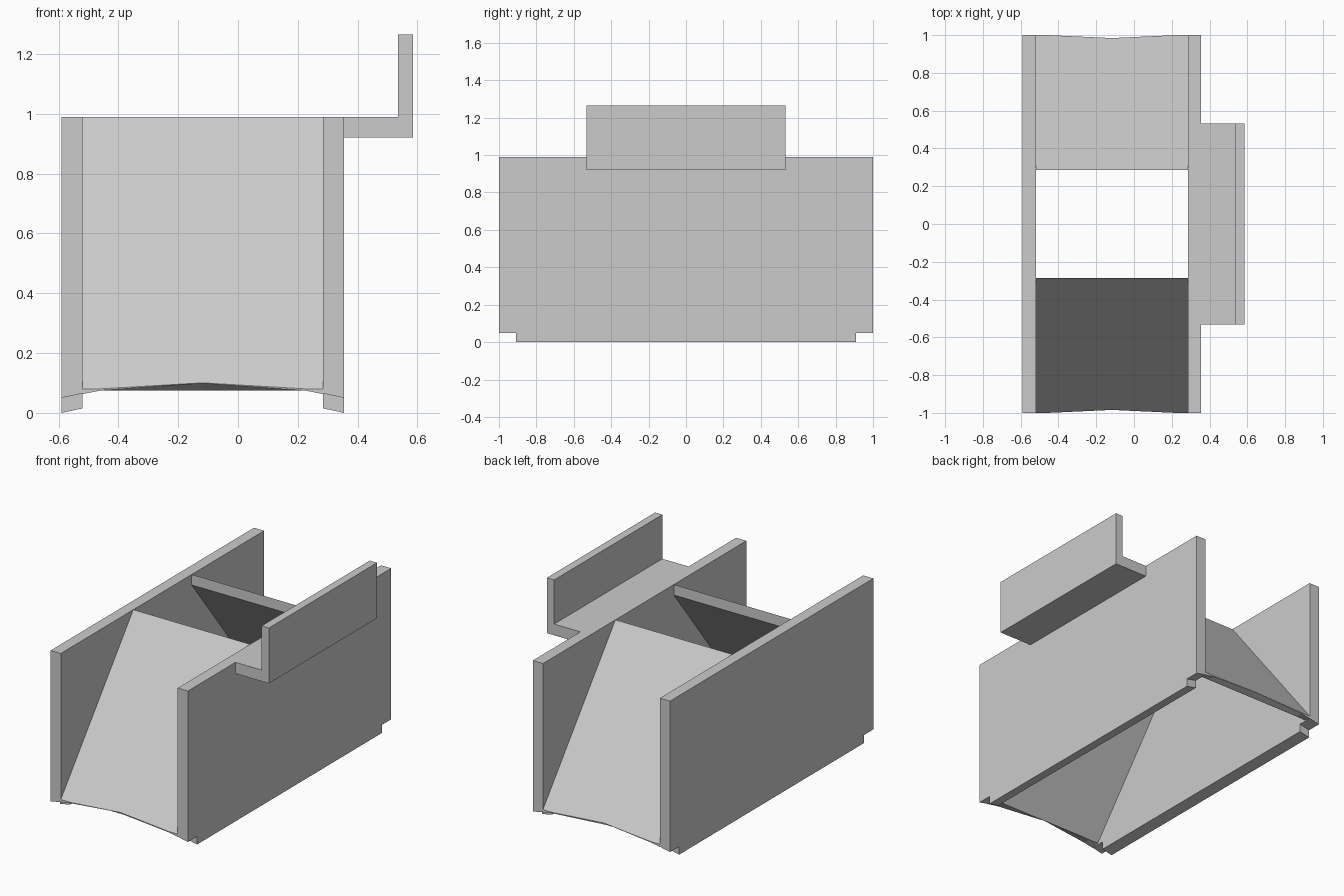
import bpy
import bmesh

cube = bpy.data.objects.get("Cube")
if cube:
    bpy.data.objects.remove(cube, do_unlink=True)

GREY = (0.6, 0.6, 0.6, 1)
mat = bpy.data.materials.new("plain_grey")
mat.use_nodes = True
mat.diffuse_color = GREY
mat.node_tree.nodes["Principled BSDF"].inputs["Base Color"].default_value = GREY


def loft(name, rings):
    """Skin a row of matching closed sections and cap both ends."""
    bm = bmesh.new()
    rows = [[bm.verts.new(p) for p in ring] for ring in rings]
    n = len(rows[0])
    for a, b in zip(rows, rows[1:]):
        for i in range(n):
            j = (i + 1) % n
            bm.faces.new((a[i], a[j], b[j], b[i]))
    bm.faces.new(rows[0])
    bm.faces.new(rows[-1][::-1])
    bmesh.ops.recalc_face_normals(bm, faces=bm.faces)
    mesh = bpy.data.meshes.new(name)
    bm.to_mesh(mesh)
    bm.free()
    mesh.materials.append(mat)
    obj = bpy.data.objects.new(name, mesh)
    bpy.context.collection.objects.link(obj)


CENTRE = -0.1175   # middle of the channel
INNER, OUTER = 0.4025, 0.4725
TOP, NOTCH_Y, NOTCH_Z = 0.99, 0.91, 0.05


# Side walls: notched at both lower ends, underside rising inward
def wall_section(x, rise):
    low, step = rise, NOTCH_Z + rise
    half = [(1, TOP), (1, step), (NOTCH_Y, step), (NOTCH_Y, low)]
    outline = half + [(-y, z) for y, z in reversed(half)]
    return [(x, y, z) for y, z in outline]


for name, side in (("right_wall", -1), ("left_wall", 1)):
    loft(name, [wall_section(CENTRE + side * OUTER, 0),
                wall_section(CENTRE + side * INNER, 0.015)])

# Sloping ramps: thin slabs whose outer lip is cut by a shallow arch
LIP, RAMP_Y, THICK = 0.08, 0.287, 0.065
SLOPE = (TOP - LIP) / (1 - RAMP_Y)


def ramp_section(x, arch, end):
    y0 = 1 - max(0, arch - LIP) / SLOPE
    outline = [(y0, arch), (y0, max(arch, LIP) + 0.0005),
               (RAMP_Y, TOP), (RAMP_Y, TOP - THICK), (0.953, 0.075)]
    return [(x, end * y, z) for y, z in outline]


arch_points = [(-INNER, 0.063), (-0.34, 0.075), (0, 0.1), (0.34, 0.075), (INNER, 0.063)]
for name, end in (("front_ramp", -1), ("back_ramp", 1)):
    loft(name, [ramp_section(CENTRE + dx, z, end) for dx, z in arch_points])

# Side bracket: an L-shaped ledge with an upright lip
ledge = [(0.355, 0.92), (0.585, 0.92), (0.585, 1.265),
         (0.535, 1.265), (0.535, TOP), (0.355, TOP)]
loft("side_bracket", [[(x, y, z) for x, z in ledge] for y in (-0.532, 0.532)])
